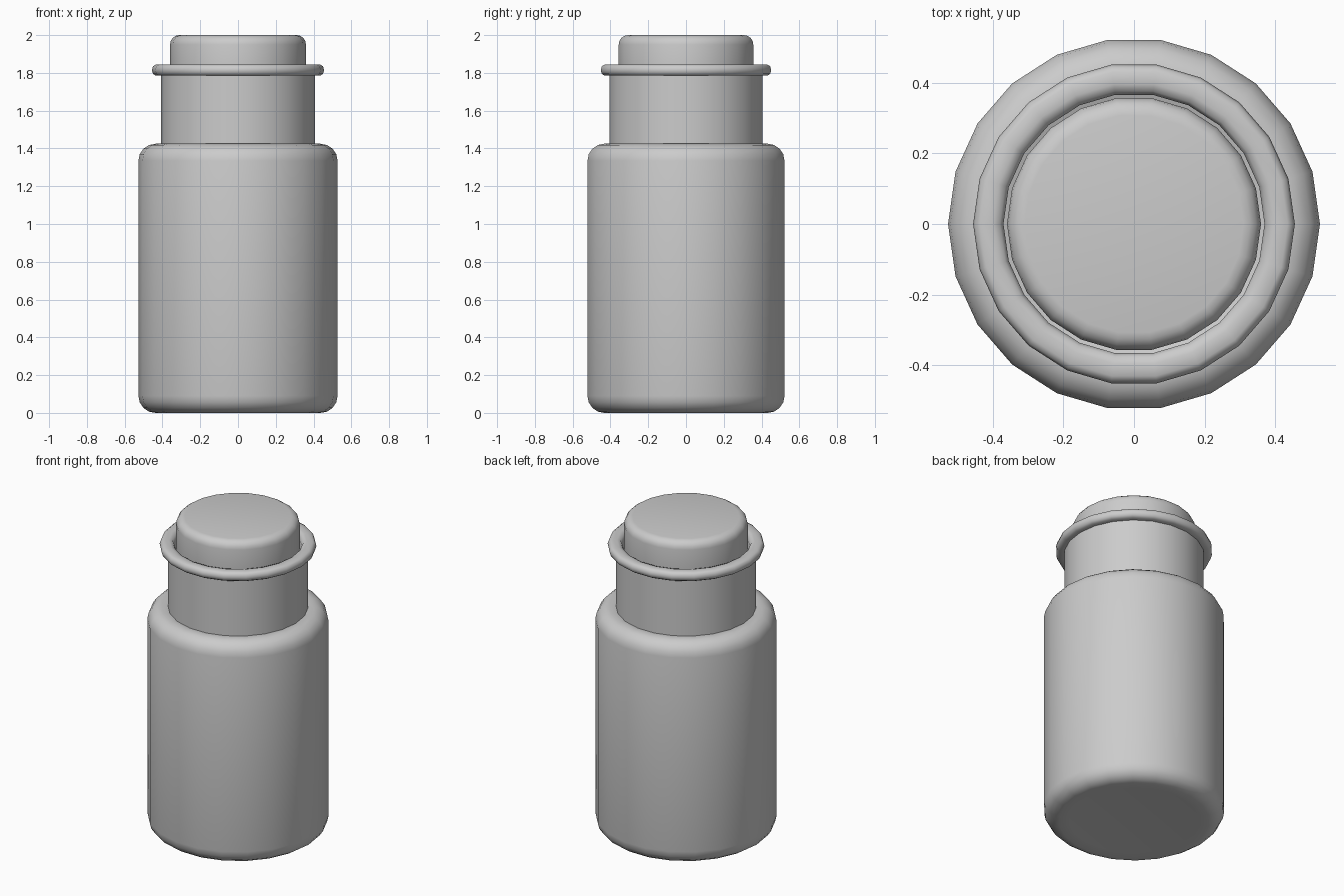
import bpy, bmesh, math

if "Cube" in bpy.data.objects:
    bpy.data.objects.remove(bpy.data.objects["Cube"])

SIDES = 22


def lathe(name, profile):
    """Revolve an (r, z) profile around z; r = 0 ends become poles."""
    bm = bmesh.new()
    rings = []
    for r, z in profile:
        if r == 0:
            rings.append([bm.verts.new((0, 0, z))] * SIDES)
        else:
            rings.append([bm.verts.new((r * math.cos(2 * math.pi * i / SIDES),
                                        r * math.sin(2 * math.pi * i / SIDES), z))
                          for i in range(SIDES)])
    for a, b in zip(rings, rings[1:]):
        for i in range(SIDES):
            j = (i + 1) % SIDES
            bm.faces.new(list(dict.fromkeys((a[i], a[j], b[j], b[i]))))
    bmesh.ops.recalc_face_normals(bm, faces=bm.faces[:])
    mesh = bpy.data.meshes.new(name)
    bm.to_mesh(mesh)
    bm.free()
    ob = bpy.data.objects.new(name, mesh)
    bpy.context.collection.objects.link(ob)
    bpy.ops.object.select_all(action='DESELECT')
    ob.select_set(True)
    bpy.context.view_layer.objects.active = ob
    bpy.ops.object.shade_smooth_by_angle(angle=math.radians(50))
    return ob


def corner(r, z, rad, start, steps=4):
    """Quarter-round profile points, counter-clockwise from start degrees."""
    return [(r + rad * math.cos(math.radians(start + 90 * k / steps)),
             z + rad * math.sin(math.radians(start + 90 * k / steps)))
            for k in range(steps + 1)]


# Hollow jar: base, body, shoulder, neck, rolled lip, then inner wall
lathe("jar", [(0, 0.005), (0.38, 0.005)]
      + corner(0.437, 0.09, 0.09, -90)
      + corner(0.437, 1.335, 0.09, 0)
      + [(0.408, 1.42), (0.408, 1.785), (0.435, 1.785), (0.45, 1.795),
         (0.456, 1.815), (0.45, 1.835), (0.435, 1.844), (0.40, 1.844),
         (0.38, 1.837), (0.37, 1.815), (0.37, 1.39), (0.43, 1.38),
         (0.49, 1.32), (0.49, 0.10), (0.43, 0.04), (0, 0.04)])

# Stopper plugged into the neck
lathe("stopper", [(0, 1.50), (0.34, 1.50), (0.36, 1.53)]
      + corner(0.31, 1.95, 0.05, 0)
      + [(0, 2.0)])
